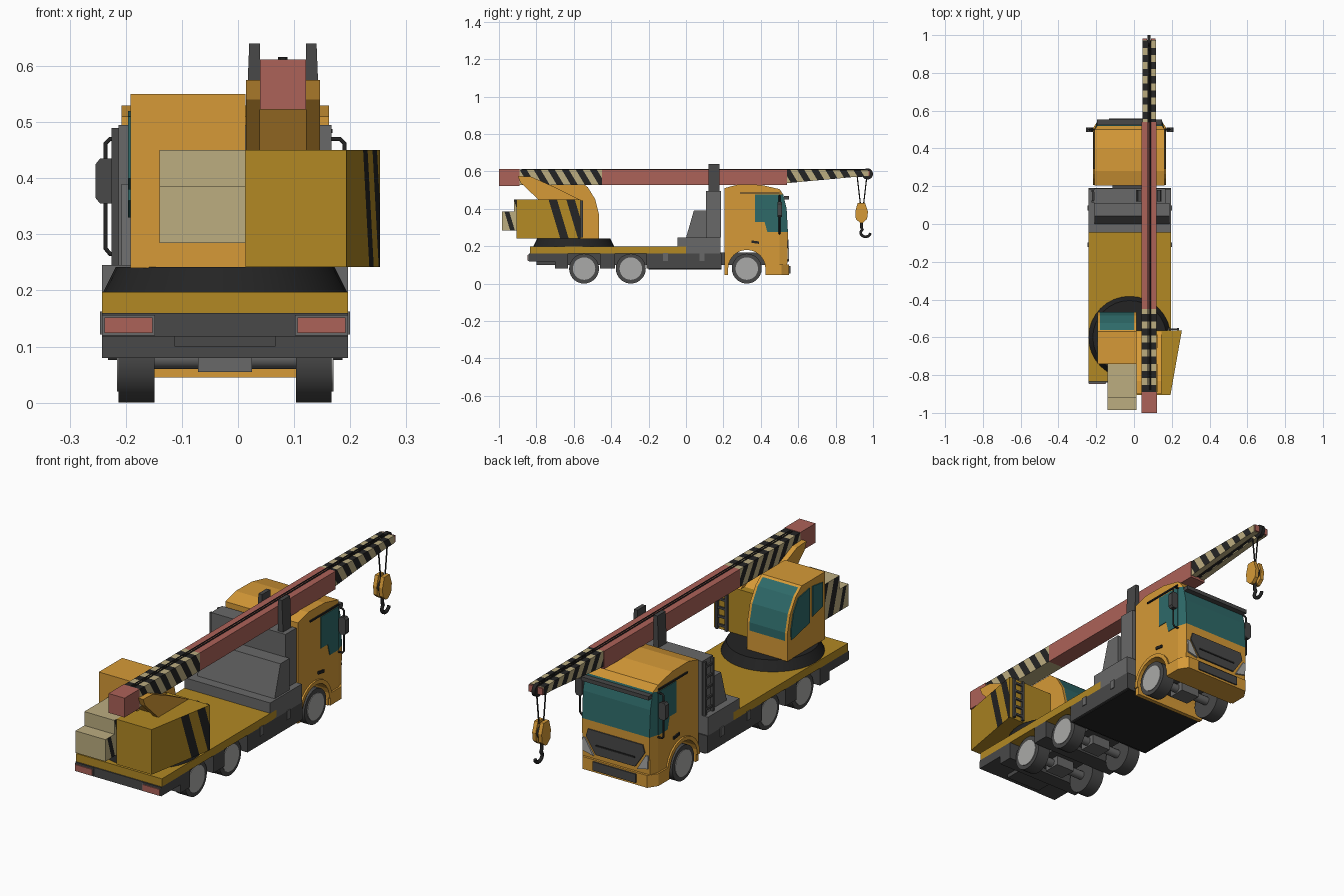
import bpy, bmesh, math
from mathutils import Vector

if "Cube" in bpy.data.objects:
    bpy.data.objects.remove(bpy.data.objects["Cube"])

def mat(name, r, g, b):
    m = bpy.data.materials.new(name)
    m.diffuse_color = [((c / 255 + 0.055) / 1.055) ** 2.4 for c in (r, g, b)] + [1]
    m.use_nodes = True
    m.node_tree.nodes["Principled BSDF"].inputs["Base Color"].default_value = m.diffuse_color
    return m

ORANGE = mat("orange", 214, 154, 55)
MUSTARD = mat("mustard", 178, 137, 36)
TEAL = mat("teal_glass", 46, 106, 105)
RED = mat("dull_red", 172, 98, 88)
BEIGE = mat("beige", 188, 173, 128)
BLACK = mat("black", 36, 36, 36)
DARK = mat("dark_grey", 72, 72, 72)
GREY = mat("mid_grey", 104, 104, 104)
LIGHT = mat("light_grey", 170, 170, 168)
CX = -0.023            # centre line of the truck
BX = 0.08              # centre line of the boom

def finish(name, bm, *mats):
    bmesh.ops.recalc_face_normals(bm, faces=bm.faces)
    me = bpy.data.meshes.new(name)
    bm.to_mesh(me)
    bm.free()
    for m in mats:
        me.materials.append(m)
    ob = bpy.data.objects.new(name, me)
    bpy.context.collection.objects.link(ob)
    return ob

def prism(name, pts, a, b, m, axis='x', edit=None, extra=None):
    """Extrude a 2D outline from a to b: x takes (y,z), y takes (x,z), z takes (x,y)."""
    put = {'x': lambda p, t: (t, p[0], p[1]), 'y': lambda p, t: (p[0], t, p[1]),
           'z': lambda p, t: (p[0], p[1], t)}[axis]
    bm = bmesh.new()
    lo = [bm.verts.new(put(p, a)) for p in pts]
    hi = [bm.verts.new(put(p, b)) for p in pts]
    bm.faces.new(lo)
    bm.faces.new(hi)
    for i in range(len(pts)):
        j = (i + 1) % len(pts)
        bm.faces.new((lo[i], lo[j], hi[j], hi[i]))
    bmesh.ops.recalc_face_normals(bm, faces=bm.faces)
    if edit:
        edit(bm)
    return finish(name, bm, m, *([extra] if extra else []))

def box(name, x0, x1, y0, y1, z0, z1, m, **kw):
    return prism(name, [(x0, y0), (x1, y0), (x1, y1), (x0, y1)], z0, z1, m, 'z', **kw)

def cyl(name, c, r1, r2, depth, m, axis='x', seg=28):
    bm = bmesh.new()
    bmesh.ops.create_cone(bm, cap_ends=True, segments=seg, radius1=r1, radius2=r2, depth=depth)
    for v in bm.verts:
        x, y, z = v.co
        v.co = Vector((z, x, y) if axis == 'x' else (x, y, z)) + Vector(c)
    for f in bm.faces:
        f.smooth = len(f.verts) == 4
    for e in bm.edges:
        e.smooth = all(len(f.verts) == 4 for f in e.link_faces)
    return finish(name, bm, m)

def pipe(name, pts, r, m):
    cu = bpy.data.curves.new(name, 'CURVE')
    cu.dimensions, cu.bevel_depth, cu.bevel_resolution, cu.use_fill_caps = '3D', r, 1, True
    sp = cu.splines.new('POLY')
    sp.points.add(len(pts) - 1)
    for p, q in zip(sp.points, pts):
        p.co = (*q, 1)
    tmp = bpy.data.objects.new(name, cu)
    me = bpy.data.meshes.new_from_object(tmp)
    bpy.data.objects.remove(tmp)
    me.materials.clear()
    me.materials.append(m)
    bpy.context.collection.objects.link(bpy.data.objects.new(name, me))

def cut(bm, co, no):
    bmesh.ops.bisect_plane(bm, geom=bm.verts[:] + bm.edges[:] + bm.faces[:], plane_co=co, plane_no=no)

def stripes(ranges, k, ztop, rule):
    """Slanted bands: y + k*(z - ztop) inside a range gets material 1."""
    def edit(bm):
        for c in [c for r in ranges for c in r]:
            cut(bm, (0, c, ztop), (0, 1, k))
        for f in bm.faces:
            c = f.calc_center_median()
            s = c.y + k * (c.z - ztop)
            if rule(f.normal) and any(a < s < b for a, b in ranges):
                f.material_index = 1
    return edit

def ladder(name, along, c, fixed, half, z0, z1, m):
    for i, t in enumerate((c - half, c + half)):
        p = (t, fixed) if along == 'x' else (fixed, t)
        box(f"{name}_rail_{i}", p[0] - .006, p[0] + .006, p[1] - .006, p[1] + .006, z0, z1, m)
    for i in range(5):
        z = z0 + (z1 - z0) * (i + .5) / 5
        a, b = ((half, .004) if along == 'x' else (.004, half))
        p = (c, fixed) if along == 'x' else (fixed, c)
        box(f"{name}_rung_{i}", p[0] - a, p[0] + a, p[1] - b, p[1] + b, z - .005, z + .005, m)

# Chassis and deck
L, R = CX - .219, CX + .219
box("deck", L, R, -.835, 0, .16, .197, MUSTARD)
box("rear_bumper", L, R, -.84, -.70, .118, .16, DARK)
box("rear_skirt", L, R, -.70, -.63, .08, .16, DARK)
box("middle_skirt", L, R, -.46, -.38, .08, .16, DARK)
box("side_tank_skirt", L, R, -.21, .19, .08, .16, DARK)
box("underside_plate", L + .01, R - .01, -.2, .19, .076, .08, BLACK)
box("frame_beam", CX - .09, CX + .09, -.8, .5, .1, .165, DARK)
for i, y in enumerate((-.11, .085)):
    box(f"skirt_strap_{i}", L - .004, R + .004, y - .013, y + .013, .122, .163, GREY)
for s in (-1, 1):
    x = CX + s * .172
    box("tail_light_frame", x - .047, x + .047, -.844, -.84, .12, .156, GREY)
    box("tail_light", x - .043, x + .043, -.848, -.844, .124, .152, RED)

# Wheels and axles
for n, y in (("front", .325), ("middle", -.295), ("rear", -.545)):
    cyl(n + "_axle", (CX, y, .08), .02, .02, .3, GREY, seg=12)
    box(n + "_differential", CX - .048, CX + .048, y - .04, y + .04, .055, .1, GREY)
    for s in (-1, 1):
        cyl(n + "_tyre", (CX + s * .158, y, .08), .08, .08, .064, DARK)
        cyl(n + "_hub", (CX + s * .1905, y, .08), .06, .06, .005, LIGHT)

# Driver cab, with the glass cut into its front
def arch(r, n=12):
    return [(.325 - r * math.cos(math.pi * i / n), .08 + r * math.sin(math.pi * i / n)) for i in range(n + 1)]

def cab_edit(bm):
    cut(bm, (0, .5, 0), (0, 1, 0))
    cut(bm, (0, 0, .275), (0, 0, 1))
    cut(bm, (0, 0, .475), (0, 0, 1))
    for f in bm.faces:
        c = f.calc_center_median()
        if c.y > .5 and .275 < c.z < .475 and abs(f.normal.z) < .9:
            f.material_index = 1
    for v in bm.verts:
        if v.co.y > .505:
            v.co.x = CX + (v.co.x - CX) * .93

prism("driver_cab", [(.205, .045), (.225, .045)] + arch(.1) + [(.425, .045), (.54, .045), (.545, .275),
      (.538, .40), (.52, .475), (.5, .505), (.4, .528), (.28, .53), (.205, .51)],
      CX - .185, CX + .185, ORANGE, edit=cab_edit, extra=TEAL)
prism("front_bumper", [(CX - .193, .43), (CX + .193, .43), (CX + .193, .51), (CX + .165, .552),
      (CX - .165, .552), (CX - .193, .51)], .045, .102, ORANGE, 'z')
box("bumper_insert", CX - .11, CX + .11, .552, .558, .055, .095, DARK)
prism("grille", [(CX - .14, .235), (CX - .15, .2), (CX - .1, .125), (CX + .1, .125), (CX + .15, .2),
      (CX + .14, .235)], .535, .549, DARK, 'y')
box("grille_slat", CX - .1, CX + .1, .549, .552, .165, .172, BLACK)
box("windscreen_visor", CX - .172, CX + .172, .525, .552, .45, .468, DARK)
window = [(.37, .33), (.42, .33), (.435, .275), (.5, .275), (.5, .475), (.37, .475)]
for s in (-1, 1):
    a, b = CX + s * .18, CX + s * .188
    prism("cab_side_window", window, a, b, TEAL)
    prism("wheel_arch_flare", arch(.118) + arch(.1)[::-1], a, CX + s * .193, ORANGE)
    prism("cab_gutter", [(.29, .481), (.5, .481), (.5, .488), (.29, .488)], a, CX + s * .191, BLACK)
    prism("door_handle", [(.35, .218), (.39, .212), (.39, .225), (.35, .231)], a, CX + s * .191, BLACK)
    prism("headlight", [(CX + s * .112, .118), (CX + s * .165, .13), (CX + s * .168, .19),
          (CX + s * .155, .19)], .535, .55, LIGHT, 'y')
    m = CX + s * .213
    pipe("mirror_arm", [(CX + s * .18, .5, .47), (m - s * .008, .5, .47), (m, .5, .462), (m, .5, .275),
         (m - s * .008, .5, .265), (CX + s * .18, .5, .265)], .0045, BLACK)
    prism("mirror", [(m - .018, .365), (m - .01, .355), (m + .01, .355), (m + .018, .365), (m + .018, .425),
          (m + .01, .435), (m - .01, .435), (m - .018, .425)], .488, .512, DARK, 'y')

# Equipment housing behind the cab and boom rest
box("equipment_base", L, R, -.045, .185, .16, .245, GREY)
prism("equipment_slope", [(0, .245), (.042, .39), (.11, .39), (.11, .245)], CX - .185, CX + .21, GREY)
box("equipment_tower", CX - .19, CX + .19, .108, .187, .245, .495, GREY)
ladder("tower_ladder", 'y', .147, CX - .196, .028, .245, .49, DARK)
for s in (-1, 1):
    prism("boom_rest_prong", [(BX + s * .041, .49), (BX + s * .066, .49), (BX + s * .06, .64),
          (BX + s * .041, .64)], .12, .18, DARK, 'y')

# Turntable
cyl("turntable", (CX, -.6, .219), .218, .195, .046, BLACK, 'z', 32)

# Operator cab
def glaze(bm):
    front = [f for f in bm.faces if f.normal.y > .2 and f.calc_center_median().z > .33]
    bmesh.ops.inset_region(bm, faces=front, thickness=.012, use_even_offset=True)
    for f in front:
        f.material_index = 1

prism("operator_cab", [(-.74, .24), (-.465, .24), (-.465, .32), (-.465, .37), (-.485, .45), (-.525, .515),
      (-.57, .55), (-.74, .55)], -.192, .013, ORANGE, edit=glaze, extra=TEAL)
prism("operator_door_window", [(-.625, .36), (-.49, .33), (-.488, .38), (-.505, .45), (-.54, .505), (-.625, .52)],
      -.196, -.19, TEAL)
prism("operator_rear_window", [(-.72, .40), (-.645, .38), (-.645, .52), (-.72, .51)], -.196, -.19, TEAL)

# Counterweights
side = lambda n: abs(n.x) > .5
for n, y, z0, z1 in (("lower", -.985, .285, .386), ("upper", -.92, .386, .45)):
    box(n + "_counterweight", -.14, .013, y, -.74, z0, z1, BEIGE, extra=BLACK,
        edit=stripes([(-.99, -.965), (-.92, -.88), (-.84, -.80)], .3, .45, side))

# Engine housing with warning stripes
prism("engine_housing", [(.013, -.905), (.193, -.905), (.253, -.565), (.013, -.565)], .242, .45, MUSTARD, 'z',
      edit=stripes([(-.735, -.69), (-.64, -.595)], .3, .45, lambda n: n.x > .5), extra=BLACK)
ladder("housing_ladder", 'x', .208, -.557, .025, .245, .445, DARK)

# Boom support
for s in (-1, 1):
    prism("boom_support_plate", [(-.9, .575), (-.83, .572), (-.7, .515), (-.57, .45), (-.79, .45), (-.885, .54)],
          BX + s * .041, BX + s * .066, ORANGE)
prism("boom_support_core", [(-.82, .525), (-.72, .525), (-.6, .45), (-.77, .45)], BX - .041, BX + .041, ORANGE)

# Boom
def bands(a, b, step, first=0):
    n = int((b - a) / step) + 1
    return [(a + step * (i + first), a + step * (i + first + .5)) for i in range(n)]

topside = lambda n: n.z > -.5 and abs(n.y) < .9
box("boom_tail", BX - .041, BX + .041, -1, -.89, .523, .612, RED)
box("boom_striped_base", BX - .04, BX + .04, -.89, -.45, .527, .61, BEIGE, extra=BLACK,
    edit=stripes(bands(-.89, -.40, .075), .6, .61, topside))
box("boom_main", BX - .04, BX + .04, -.45, .54, .527, .61, RED)
tip = [(.53, .536), (.53, .61), (.975, .607), (.975, .572), (.9, .57)]
for s in (-1, 1):
    prism("boom_tip_cheek", tip, BX + s * .009, BX + s * .036, BEIGE, extra=BLACK,
          edit=stripes(bands(.5, 1.0, .075, .25 * s), .6, .61, topside))
    box("boom_tip_cap", BX + s * .0225 - .0125, BX + s * .0225 + .0125, .975, .983, .574, .605, RED)
    pipe("boom_cable", [(BX + s * .006, -.88, .611), (BX + s * .006, .96, .611)], .003, BLACK)
prism("boom_tip_core", [(.53, .54), (.53, .6), (.92, .598), (.88, .575)], BX - .0095, BX + .0095, BLACK)
cyl("tip_sheave", (BX, .97, .586), .03, .03, .017, BLACK, seg=16)

# Hoist ropes, hook block and hook
for s in (-1, 1):
    pipe("hoist_rope", [(BX + s * .006, .941 + s * .026, .575), (BX + s * .006, .941 + s * .008, .42)], .0035, BLACK)
block = [(.918, .432), (.957, .432), (.973, .385), (.968, .345), (.945, .325), (.93, .325), (.908, .345), (.905, .385)]
for s in (-1, 1):
    prism("hook_block_cheek", block, BX + s * .006, BX + s * .024, ORANGE)
cyl("hook_block_sheave", (BX, .939, .38), .028, .028, .013, BLACK, seg=16)
hook = [(BX, .938, .34), (BX, .938, .3)]
hook += [(BX, .96 + .026 * math.cos(a), .272 + .022 * math.sin(a))
         for a in [math.radians(130 + 25 * i) for i in range(10)]]
pipe("hook", hook, .0085, BLACK)
